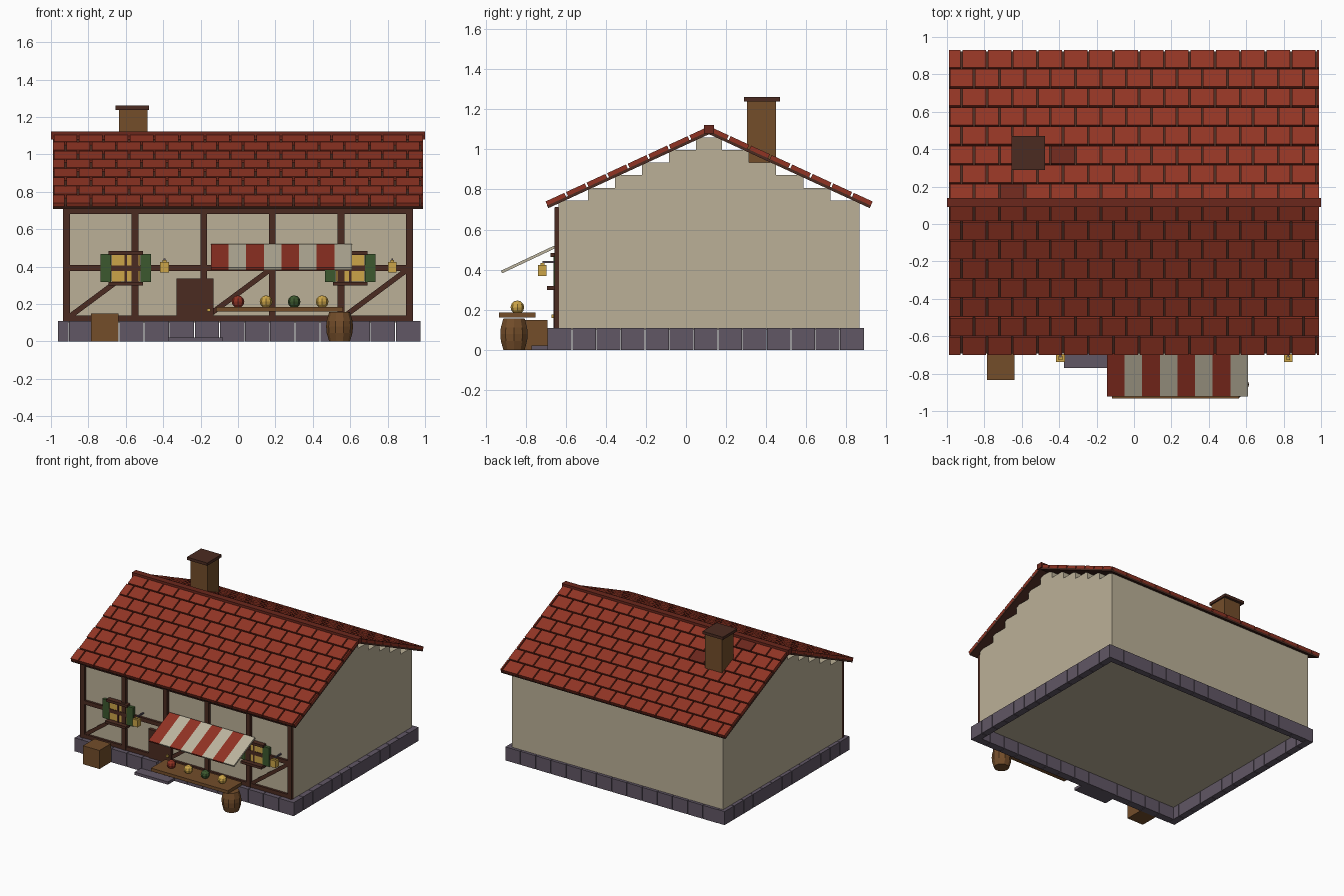
import bpy, bmesh, math
from mathutils import Vector, Matrix

cube = bpy.data.objects.get("Cube")
if cube:
    bpy.data.objects.remove(cube, do_unlink=True)


def material(name, r, g, b):
    m = bpy.data.materials.new(name)
    m.use_nodes = True
    col = [((c / 255 + 0.055) / 1.055) ** 2.4 for c in (r, g, b)] + [1]
    m.diffuse_color = col
    m.node_tree.nodes["Principled BSDF"].inputs["Base Color"].default_value = col
    return m


PLASTER = material("plaster", 187, 176, 151)
TIMBER = material("dark timber", 75, 43, 33)
WOOD = material("brown wood", 115, 77, 42)
STONE = material("foundation stone", 97, 87, 101)
TILE = material("roof tile red", 145, 52, 36)
DARK_TILE = material("dark tile red", 107, 39, 28)
CLOTH = material("cloth red", 145, 50, 35)
CREAM = material("cloth cream", 188, 180, 158)
GREEN = material("shutter green", 60, 88, 46)
YELLOW = material("warm yellow", 204, 165, 72)


def finish(name, bm, *mats):
    bmesh.ops.recalc_face_normals(bm, faces=bm.faces)
    mesh = bpy.data.meshes.new(name)
    bm.to_mesh(mesh)
    bm.free()
    for m in mats:
        mesh.materials.append(m)
    ob = bpy.data.objects.new(name, mesh)
    bpy.context.collection.objects.link(ob)
    return ob


def add_box(bm, x, y, z, frame=Matrix(), index=0):
    """Add a box given by three (low, high) ranges, placed in a frame."""
    size = Matrix.Diagonal((x[1] - x[0], y[1] - y[0], z[1] - z[0], 1))
    mid = Matrix.Translation([(a + b) / 2 for a, b in (x, y, z)])
    geo = bmesh.ops.create_cube(bm, size=1, matrix=frame @ mid @ size)
    for f in {f for v in geo["verts"] for f in v.link_faces}:
        f.material_index = index


def box(name, x, y, z, mat):
    bm = bmesh.new()
    add_box(bm, x, y, z)
    return finish(name, bm, mat)


def around(c, half):
    return (c - half, c + half)


# House body: stepped gable profile extruded along x, raised on the foundation
RIDGE_Y, FRONT, BACK, WALL_X, TOP = 0.115, -0.635, 0.868, 0.934, 0.108
profile = [(FRONT, TOP - 0.008), (FRONT, 0.745)]
for i in range(5):
    y = -0.49 + 0.135 * i
    profile += [(y, 0.745 + 0.063 * i), (y, 0.745 + 0.063 * (i + 1))]
profile += [(2 * RIDGE_Y - y, z) for y, z in reversed(profile)]
bm = bmesh.new()
face = bm.faces.new([bm.verts.new((-WALL_X, y, z)) for y, z in profile])
geo = bmesh.ops.extrude_face_region(bm, geom=[face])
moved = [v for v in geo["geom"] if isinstance(v, bmesh.types.BMVert)]
bmesh.ops.translate(bm, verts=moved, vec=(2 * WALL_X, 0, 0))
finish("house_walls", bm, PLASTER)

# Foundation blocks as a hollow ring on all four sides
bm = bmesh.new()
X0, X1, Y0, Y1, GAP = -0.962, 0.976, -0.69, 0.888, 0.002
CORNER = -0.905
for i in range(14):
    step = (X1 - CORNER) / 14
    x = (CORNER + i * step + GAP, CORNER + (i + 1) * step - GAP)
    for y in ((Y0, FRONT + 0.005), (BACK - 0.03, Y1)):
        add_box(bm, x, y, (0, TOP))
for i in range(13):
    step = (Y1 - Y0) / 13
    y = (Y0 + i * step + GAP, Y0 + (i + 1) * step - GAP)
    for x in ((X0, CORNER), (X1 - 0.055, X1 - 0.001)):
        add_box(bm, x, y, (0, TOP))
finish("foundation_stones", bm, STONE)

# Roof: timber deck and staggered tile rows on each slope
ANGLE = math.atan(0.46)
LENGTH, ROWS, TILE_W, EDGE = 0.903, 8, 0.1355, 0.99
for side, label in ((-1, "front"), (1, "back")):
    down = Vector((0, side * math.cos(ANGLE), -math.sin(ANGLE)))
    normal = Vector((0, side * math.sin(ANGLE), math.cos(ANGLE)))
    frame = Matrix((Vector((1, 0, 0)), down, normal)).transposed().to_4x4()
    frame.translation = (0, RIDGE_Y, 1.115)
    bm = bmesh.new()
    add_box(bm, (-EDGE, EDGE), (0, LENGTH - 0.004), (-0.036, -0.022), frame)
    finish(label + "_roof_deck", bm, TIMBER)
    bm = bmesh.new()
    row_len = LENGTH / ROWS
    for row in range(ROWS):
        start = -EDGE - (row % 2) * TILE_W / 2
        for col in range(16):
            a = max(-EDGE, start + col * TILE_W + 0.005)
            b = min(EDGE, start + (col + 1) * TILE_W - 0.005)
            if b - a < 0.01:
                continue
            dark = side > 0 and (row, col) in ((0, 2), (2, 4))
            along = (row * row_len + 0.005, (row + 1) * row_len - 0.005)
            add_box(bm, (a, b), along, (-0.023, 0), frame, int(dark))
    finish(label + "_roof_tiles", bm, TILE, DARK_TILE)
box("roof_ridge", (-1, 1), around(RIDGE_Y, 0.025), (1.08, 1.122), DARK_TILE)

# Chimney
box("chimney", (-0.635, -0.485), (0.305, 0.45), (0.93, 1.24), WOOD)
box("chimney_cap", (-0.655, -0.475), (0.29, 0.47), (1.238, 1.26), TIMBER)

# Timber frame on the front
bm = bmesh.new()
FACE = (-0.657, FRONT + 0.001)
posts = [-0.917 + 0.3668 * i for i in range(6)]
for x in posts:
    add_box(bm, around(x, 0.018), FACE, (TOP, 0.71))
for z in (0.123, 0.392, 0.697):
    add_box(bm, (-0.93, 0.93), (-0.653, FACE[1]), around(z, 0.016))
for i in (0, 2, 4):
    a, b = Vector((posts[i] + 0.02, 0, 0.135)), Vector((posts[i + 1] - 0.01, 0, 0.385))
    tilt = -math.atan2(b.z - a.z, b.x - a.x)
    frame = Matrix.Translation((a + b) / 2) @ Matrix.Rotation(tilt, 4, "Y")
    half = (b - a).length / 2
    add_box(bm, (-half, half), (-0.65, FACE[1]), (-0.014, 0.014), frame)
finish("front_timber_frame", bm, TIMBER)

# Windows with shutters, frame bars and sill
for x, label in ((-0.6, "right"), (0.6, "left")):
    box(label + "_window_pane", around(x, 0.077), (-0.655, FRONT), (0.32, 0.465), YELLOW)
    bm = bmesh.new()
    for z, out in ((0.308, 0.693), (0.473, 0.675)):
        add_box(bm, around(x, 0.092), (-out, FRONT), around(z, 0.01))
    add_box(bm, around(x, 0.006), (-0.659, FRONT), (0.31, 0.47))
    add_box(bm, around(x, 0.08), (-0.659, FRONT), around(0.391, 0.015))
    finish(label + "_window_frame", bm, TIMBER)
    bm = bmesh.new()
    for s in (-1, 1):
        add_box(bm, around(x + s * 0.107, 0.029), (-0.66, FRONT), (0.318, 0.468))
    finish(label + "_window_shutters", bm, GREEN)

# Lanterns on brackets
for x, label in ((-0.393, "right"), (0.825, "left")):
    bm = bmesh.new()
    add_box(bm, around(x, 0.005), (-0.715, FRONT), (0.432, 0.442))
    finish(label + "_lantern_bracket", bm, STONE)
    bm = bmesh.new()
    add_box(bm, around(x, 0.023), around(-0.717, 0.022), (0.368, 0.424))
    add_box(bm, around(x, 0.01), around(-0.717, 0.01), (0.424, 0.434))
    finish(label + "_lantern", bm, YELLOW)

# Door and doorstep
box("door", (-0.33, -0.13), (-0.661, FRONT), (TOP, 0.337), TIMBER)
box("door_knob", around(-0.157, 0.009), (-0.672, -0.655), around(0.168, 0.009), YELLOW)
box("doorstep", (-0.375, -0.08), (-0.77, -0.64), (0, 0.022), STONE)

# Striped awning, sloping down from the wall
frame = Matrix.Translation((0, -0.655, 0.513)) @ Matrix.Rotation(math.atan2(0.125, 0.265), 4, "X")
bm = bmesh.new()
for i in range(8):
    x = -0.145 + 0.0943 * i
    add_box(bm, (x, x + 0.0943), (-0.293, 0), (-0.007, 0.007), frame, i % 2)
finish("awning", bm, CLOTH, CREAM)

# Market counter with round goods
box("counter", (-0.117, 0.562), (-0.932, -0.75), (0.16, 0.185), WOOD)
for i, mat in enumerate((CLOTH, YELLOW, GREEN, YELLOW)):
    bm = bmesh.new()
    spot = Matrix.Translation((0.15 * i, -0.841, 0.212))
    bmesh.ops.create_uvsphere(bm, u_segments=8, v_segments=6, radius=0.034, matrix=spot)
    finish("goods_%d" % (i + 1), bm, mat)

# Crate and barrel
box("crate", (-0.785, -0.64), (-0.835, -0.69), (0, 0.148), WOOD)
bm = bmesh.new()
rings = []
for r, z in ((0.056, 0), (0.069, 0.045), (0.072, 0.08), (0.069, 0.11), (0.056, 0.156)):
    turn = [math.tau * k / 10 for k in range(10)]
    rings.append([bm.verts.new((0.543 + r * math.cos(t), -0.858 + r * math.sin(t), z)) for t in turn])
for lo, hi in zip(rings, rings[1:]):
    for k in range(10):
        n = (k + 1) % 10
        bm.faces.new((lo[k], lo[n], hi[n], hi[k]))
bm.faces.new(rings[0])
bm.faces.new(rings[-1])
finish("barrel", bm, WOOD)
